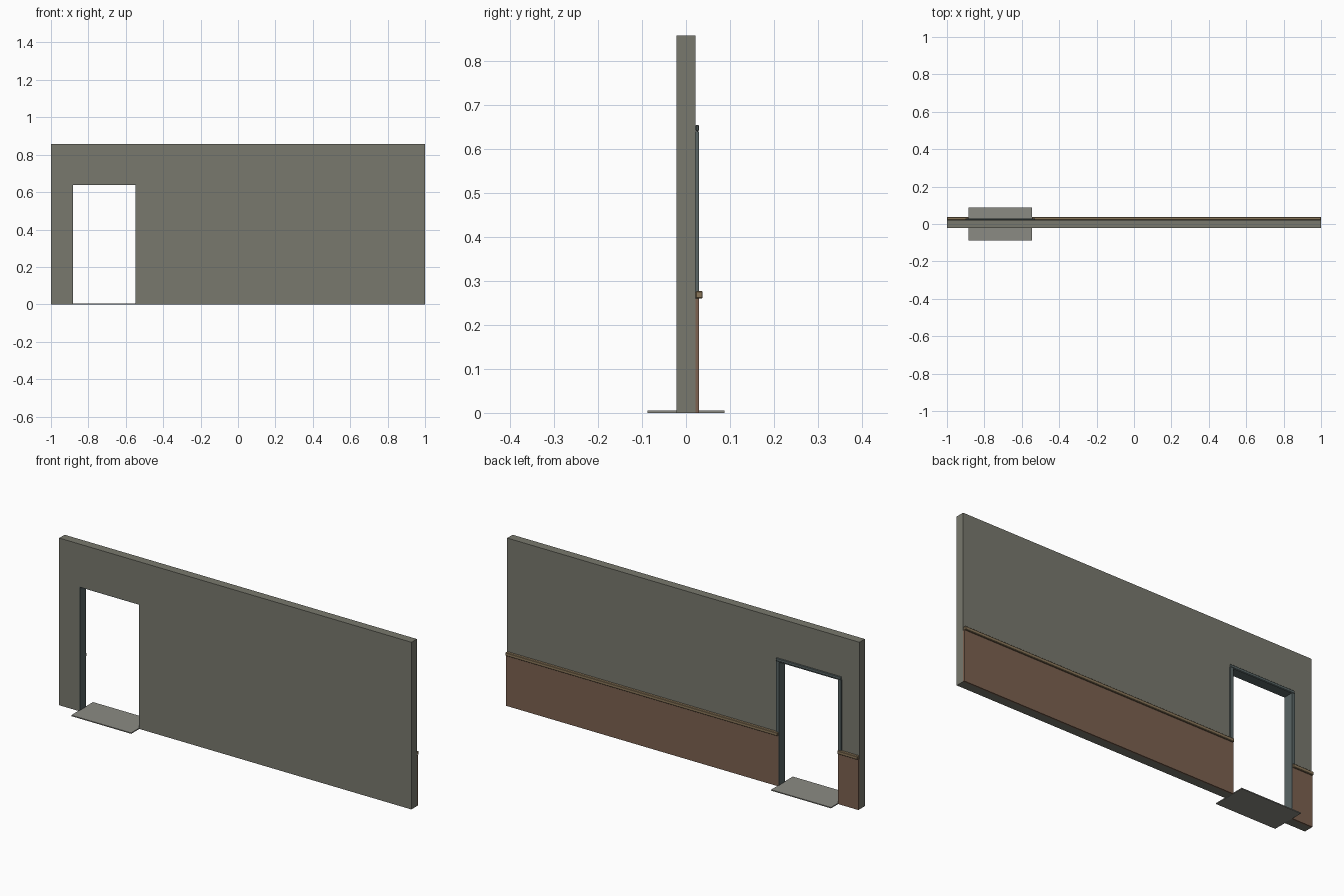
import bpy, bmesh

if "Cube" in bpy.data.objects:
    bpy.data.objects.remove(bpy.data.objects["Cube"])

X0, X1 = -0.885, -0.545      # door opening
DOOR_H, WALL_H, T = 0.64, 0.858, 0.022


def material(name, rgb):
    m = bpy.data.materials.new(name)
    m.diffuse_color = (*rgb, 1)
    m.use_nodes = True
    m.node_tree.nodes["Principled BSDF"].inputs["Base Color"].default_value = m.diffuse_color
    return m


plaster = material("plaster", (0.19, 0.19, 0.155))
panel = material("wood_panel", (0.20, 0.12, 0.08))
rail_wood = material("rail_wood", (0.25, 0.18, 0.10))
trim = material("trim", (0.10, 0.13, 0.13))
sill = material("sill", (0.26, 0.26, 0.23))


def box(name, x, y, z, mat, bevel=0):
    bm = bmesh.new()
    bmesh.ops.create_cube(bm, size=1)
    for v in bm.verts:
        for i, (a, b) in enumerate((x, y, z)):
            v.co[i] = a if v.co[i] < 0 else b
    mesh = bpy.data.meshes.new(name)
    bm.to_mesh(mesh)
    bm.free()
    mesh.materials.append(mat)
    ob = bpy.data.objects.new(name, mesh)
    bpy.context.collection.objects.link(ob)
    if bevel:
        mod = ob.modifiers.new("bevel", 'BEVEL')
        mod.width, mod.segments = bevel, 1
    return ob


# Wall either side of the door, with wainscot and chair rail on the back
for side, xs in (("short", (-1, X0)), ("long", (X1, 1))):
    box(f"{side}_wall", xs, (-T, T), (0, WALL_H), plaster)
    box(f"{side}_wainscot", xs, (T, 0.03), (0, 0.26), panel)
    box(f"{side}_chair_rail", xs, (T, 0.038), (0.26, 0.277), rail_wood, 0.002)

# Wall above the door
box("door_header", (X0, X1), (-T, T), (DOOR_H, WALL_H), plaster)

# Door casing: thin lining of the opening plus a narrow back face trim
W, L = 0.015, 0.003
for side, x, s in (("short", X0, -1), ("long", X1, 1)):
    box(f"{side}_jamb_lining", sorted((x, x - s * L)), (-T, 0.029), (0, DOOR_H), trim)
    box(f"{side}_casing", sorted((x, x + s * W)), (T, 0.029), (0, DOOR_H), trim)
box("head_lining", (X0, X1), (-T, 0.029), (DOOR_H - L, DOOR_H), trim)
box("head_casing", (X0 - W, X1 + W), (T, 0.029), (DOOR_H, DOOR_H + W), trim, 0.002)

# Floor plate through the doorway
box("threshold_plate", (X0, X1), (-0.088, 0.088), (0, 0.005), sill)
